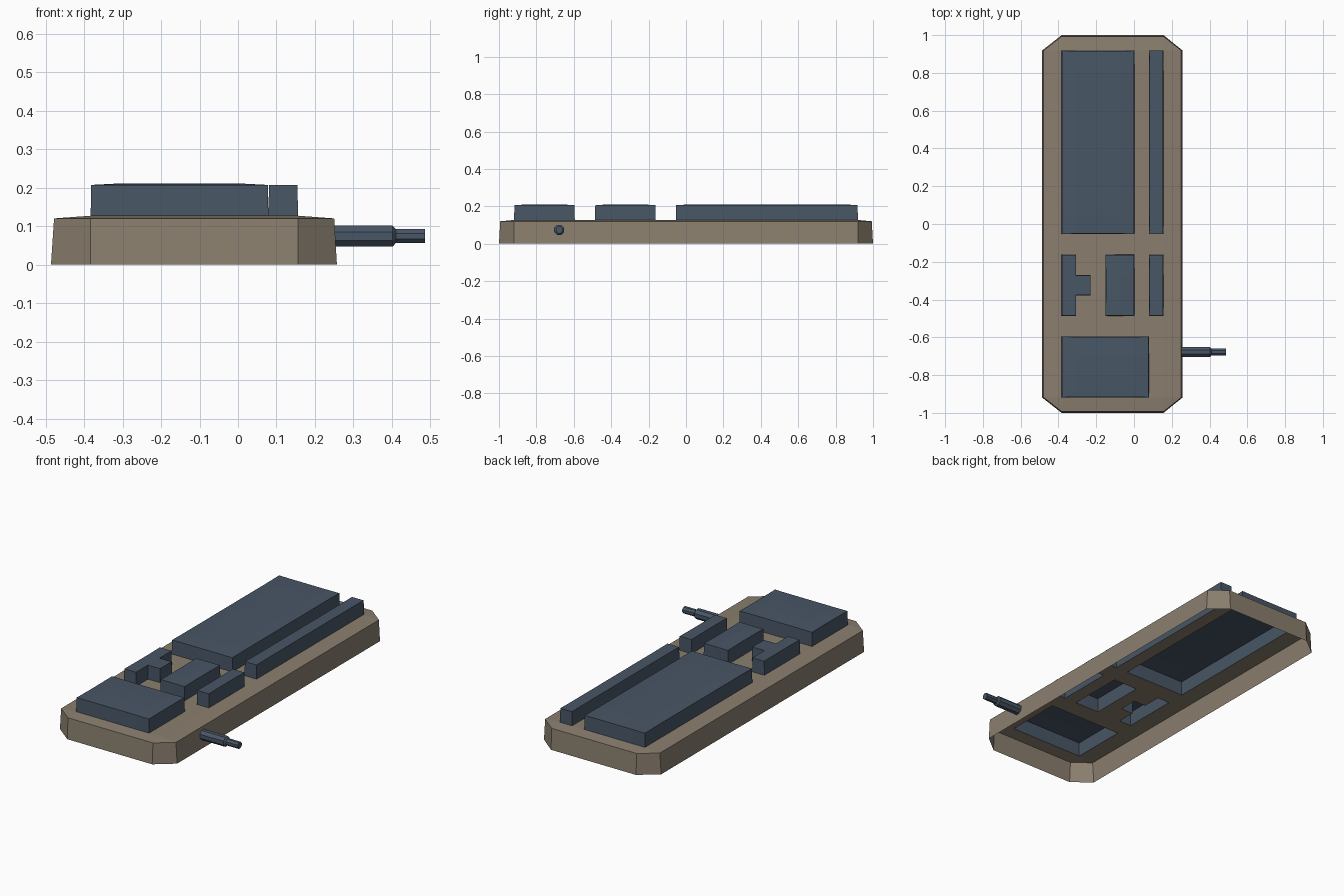
import bpy, bmesh, math

if "Cube" in bpy.data.objects:
    bpy.data.objects.remove(bpy.data.objects["Cube"])

def material(name, rgb):
    m = bpy.data.materials.new(name)
    m.diffuse_color = (*rgb, 1)
    m.use_nodes = True
    m.node_tree.nodes["Principled BSDF"].inputs["Base Color"].default_value = m.diffuse_color
    return m

TAN = material("warm_grey_casing", (0.255, 0.212, 0.158))
BLUE = material("slate_blue_panel", (0.066, 0.093, 0.133))

def finish(name, bm, mat, recalc=False):
    bmesh.ops.remove_doubles(bm, verts=bm.verts, dist=1e-5)
    if recalc:
        bmesh.ops.recalc_face_normals(bm, faces=bm.faces)
    me = bpy.data.meshes.new(name)
    bm.to_mesh(me)
    bm.free()
    me.materials.append(mat)
    ob = bpy.data.objects.new(name, me)
    bpy.context.collection.objects.link(ob)
    return ob

# Plan of the top deck, back row first: # is a raised panel
PLAN = (["#####.#"] * 9 + ["......."] +
        ["#..##.#", "##.##.#", "#..##.#"] + ["......."] + ["######."] * 3)
PLAN = PLAN[::-1]
COLS, ROWS = 7, 17
X0, X1, Y0, Y1 = -0.383, 0.156, -0.919, 0.919
DECK = 0.127

def raised(i, j):
    return 0 <= i < COLS and 0 <= j < ROWS and PLAN[j][i] == "#"

def low(i, j):
    return (X0 + (X1 - X0) * i / COLS, Y0 + (Y1 - Y0) * j / ROWS, DECK)

def high(i, j):
    # panel tops: border points are pulled in and slightly lower
    near = [(a, b) for a in (-1, 0) for b in (-1, 0) if raised(i + a, j + b)]
    dx = sum(a + 0.5 for a, b in near)
    dy = sum(b + 0.5 for a, b in near)
    x, y, z = low(i, j)
    return (x + 0.003 * dx, y + 0.003 * dy, 0.211 if len(near) == 4 else 0.207)

def face(bm, pts):
    bm.faces.new([bm.verts.new(p) for p in pts])

# Deck with openings, and hollow raised panels
case, panels = bmesh.new(), bmesh.new()
for i in range(COLS):
    for j in range(ROWS):
        ring = [(i, j), (i + 1, j), (i + 1, j + 1), (i, j + 1)]
        if not raised(i, j):
            face(case, [low(*p) for p in ring])
            continue
        face(panels, [high(*p) for p in ring])
        for k, (di, dj) in enumerate([(0, -1), (1, 0), (0, 1), (-1, 0)]):
            if not raised(i + di, j + dj):
                a, b = ring[k], ring[(k + 1) % 4]
                face(panels, [low(*a), low(*b), high(*b), high(*a)])

# Sloped deck border and open-bottomed outer wall with cut corners
def octagon(x0, x1, y, z):
    return [(X0, -y, z), (X1, -y, z), (x1, Y0, z), (x1, Y1, z),
            (X1, y, z), (X0, y, z), (x0, Y1, z), (x0, Y0, z)]

inner = [low(0, 0), low(COLS, 0), low(COLS, 0), low(COLS, ROWS),
         low(COLS, ROWS), low(0, ROWS), low(0, ROWS), low(0, 0)]
top = octagon(-0.478, 0.25, 0.993, 0.12)
bottom = octagon(-0.486, 0.257, 1.0, 0.0)
for k in range(8):
    n = (k + 1) % 8
    face(case, [bottom[k], bottom[n], top[n], top[k]])
    rim = [top[k], top[n], inner[n]]
    face(case, rim if inner[k] == inner[n] else rim + [inner[k]])
finish("case_shell", case, TAN)
finish("raised_panels", panels, BLUE)

# Stepped eight-sided rod on the right side
rod = bmesh.new()
rings = []
for x, flat in [(0.25, 0.027), (0.402, 0.027), (0.41, 0.018), (0.486, 0.018)]:
    r = flat / math.cos(math.pi / 8)
    rings.append([rod.verts.new((x, -0.678 + r * math.cos((k + 0.5) * math.pi / 4),
                                 0.074 + r * math.sin((k + 0.5) * math.pi / 4)))
                  for k in range(8)])
for a, b in zip(rings, rings[1:]):
    for k in range(8):
        rod.faces.new([a[k], a[(k + 1) % 8], b[(k + 1) % 8], b[k]])
rod.faces.new(rings[-1])
rod.faces.new(rings[0][::-1])
finish("side_rod", rod, BLUE, True)
